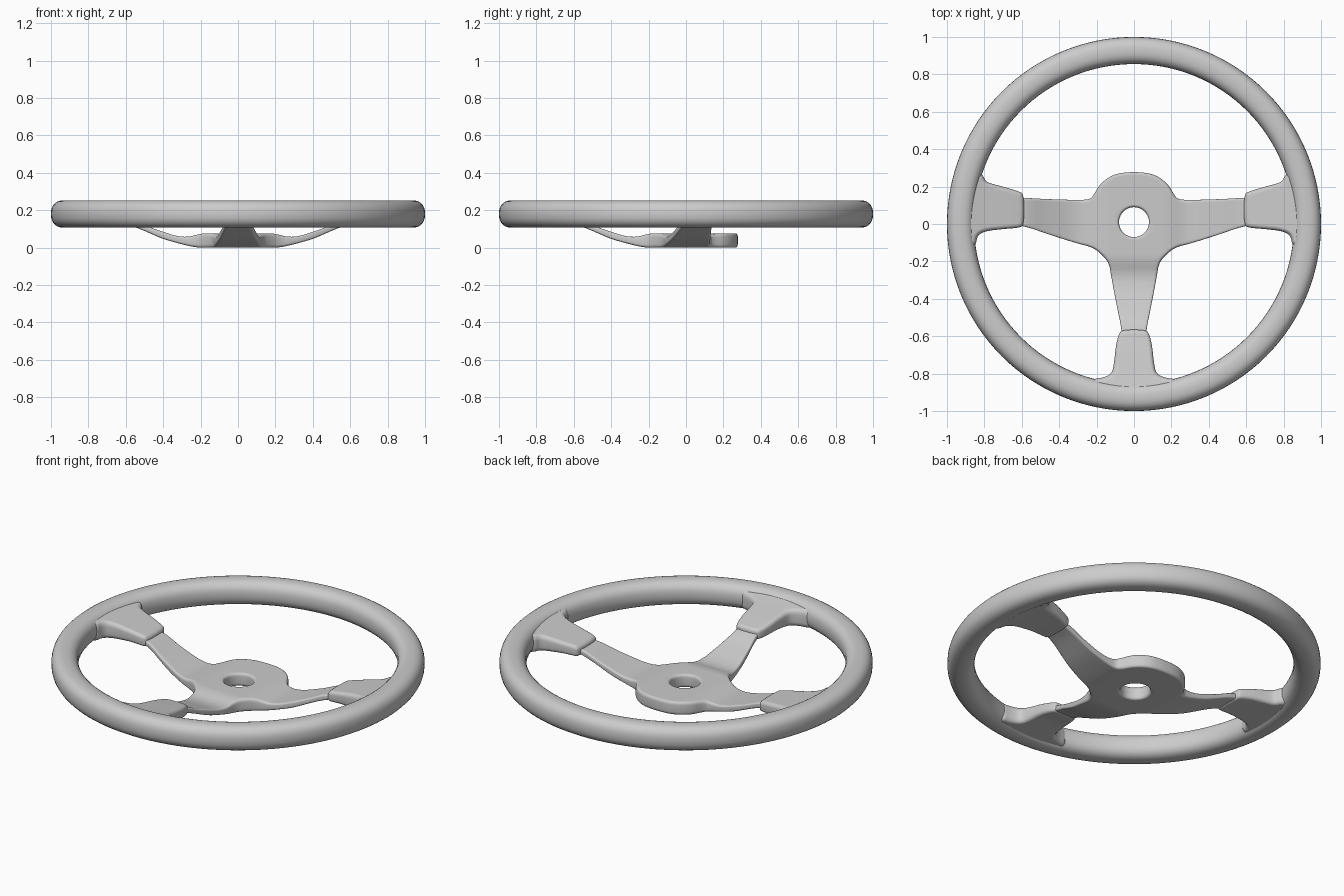
import bpy, bmesh, math
from mathutils import Vector

if "Cube" in bpy.data.objects:
    bpy.data.objects.remove(bpy.data.objects["Cube"])


def chaikin(pts, rounds=2):
    """Round the corners of a closed outline."""
    for _ in range(rounds):
        out = []
        for a, b in zip(pts, pts[1:] + pts[:1]):
            a, b = Vector(a), Vector(b)
            out += [a.lerp(b, 0.25), a.lerp(b, 0.75)]
        pts = out
    return pts


def height(table, s, w=0.03):
    """Piecewise-linear height, averaged over a small window to soften kinks."""
    def f(v):
        if v <= table[0][0]:
            return table[0][1]
        for (a, za), (b, zb) in zip(table, table[1:]):
            if v <= b:
                return za + (zb - za) * (v - a) / (b - a)
        return table[-1][1]
    return sum(f(s + w * k / 3) for k in range(-3, 4)) / 7


def finish(obj, bm, angle):
    bmesh.ops.recalc_face_normals(bm, faces=bm.faces)
    bm.to_mesh(obj.data)
    bm.free()
    bpy.ops.object.select_all(action='DESELECT')
    obj.select_set(True)
    bpy.context.view_layer.objects.active = obj
    bpy.ops.object.shade_smooth_by_angle(angle=math.radians(angle))


def plate(name, loops, bevel, thick, low, high, step=0.03):
    """Round-edged plate from outlines, bent between two height curves."""
    cu = bpy.data.curves.new(name, 'CURVE')
    cu.dimensions, cu.fill_mode = '2D', 'BOTH'
    cu.extrude, cu.bevel_depth = thick / 2 - bevel, bevel
    cu.bevel_resolution, cu.offset = 3, -bevel
    for loop in loops:
        sp = cu.splines.new('POLY')
        sp.points.add(len(loop) - 1)
        for p, c in zip(sp.points, loop):
            p.co = (c[0], c[1], 0, 1)
        sp.use_cyclic_u = True
    obj = bpy.data.objects.new(name, cu)
    bpy.context.collection.objects.link(obj)
    bpy.ops.object.select_all(action='DESELECT')
    obj.select_set(True)
    bpy.context.view_layer.objects.active = obj
    bpy.ops.object.convert(target='MESH')
    obj = bpy.context.object
    obj.name = name
    bm = bmesh.new()
    bm.from_mesh(obj.data)
    bmesh.ops.remove_doubles(bm, verts=bm.verts, dist=0.0002)
    # slice so that the plate can bend
    for axis in (0, 1):
        vals = [v.co[axis] for v in bm.verts]
        lo, hi = min(vals), max(vals)
        n = int((hi - lo) / step)
        for i in range(1, n):
            co, no = Vector((0, 0, 0)), Vector((0, 0, 0))
            co[axis], no[axis] = lo + (hi - lo) * i / n, 1
            bmesh.ops.bisect_plane(bm, geom=bm.verts[:] + bm.edges[:] + bm.faces[:],
                                   plane_co=co, plane_no=no, dist=0.0005)
    for v in bm.verts:
        s = max(abs(v.co.x), -v.co.y)
        t = v.co.z / thick + 0.5
        a, b = height(low, s), height(high, s)
        v.co.z = a + (b - a) * t
    finish(obj, bm, 45)
    return obj


# Rim: rounded-square section spun round the z axis
mesh = bpy.data.meshes.new("rim")
rim = bpy.data.objects.new("rim", mesh)
bpy.context.collection.objects.link(rim)
bm = bmesh.new()
ring = []
for i in range(28):
    a = 2 * math.pi * i / 28
    c, s = math.cos(a), math.sin(a)
    ring.append(bm.verts.new((0.9275 + 0.0725 * math.copysign(abs(c) ** 0.82, c), 0,
                              0.18 + 0.073 * math.copysign(abs(s) ** 0.82, s))))
edges = [bm.edges.new((ring[i], ring[(i + 1) % 28])) for i in range(28)]
bmesh.ops.spin(bm, geom=ring + edges, cent=(0, 0, 0), axis=(0, 0, 1),
               angle=2 * math.pi, steps=128)
bmesh.ops.remove_doubles(bm, verts=bm.verts, dist=0.0005)
finish(rim, bm, 60)

# Hub with three dished spokes, half outline mirrored
half = [(0.06, 0.277), (0.13, 0.255), (0.185, 0.21), (0.215, 0.155), (0.235, 0.132),
        (0.29, 0.128), (0.45, 0.132), (0.58, 0.14), (0.68, 0.14), (0.68, 0.0),
        (0.58, -0.012), (0.45, -0.058), (0.3, -0.105), (0.22, -0.125), (0.17, -0.165),
        (0.133, -0.21), (0.122, -0.28), (0.09, -0.45), (0.064, -0.57), (0.064, -0.68)]
outline = chaikin(half + [(-x, y) for x, y in reversed(half)])
bore = [(0.08 * math.cos(k * math.pi / 20), 0.01 + 0.08 * math.sin(k * math.pi / 20))
        for k in range(40)]
plate("hub_and_spokes", [outline, bore], 0.013, 0.055,
      [(0.22, 0.0), (0.3, 0.018), (0.4, 0.046), (0.54, 0.107), (0.62, 0.13), (0.7, 0.135)],
      [(0.19, 0.077), (0.27, 0.055), (0.34, 0.064), (0.48, 0.112), (0.57, 0.153), (0.7, 0.165)])

# Sleeves joining the spokes to the rim
pad_low = [(0.57, 0.112), (0.68, 0.125), (0.82, 0.122), (0.92, 0.118)]
pad_high = [(0.57, 0.172), (0.68, 0.195), (0.8, 0.217), (0.92, 0.243)]
side = [(0.588, 0.16), (0.615, 0.174), (0.69, 0.197), (0.75, 0.212), (0.795, 0.228),
        (0.805, 0.26), (0.87, 0.31), (0.905, 0.2), (0.915, 0.0), (0.9, -0.13),
        (0.845, -0.115), (0.838, -0.06), (0.79, -0.037), (0.7, -0.027),
        (0.615, -0.02), (0.588, -0.008)]
for label, sign in (("right", 1), ("left", -1)):
    plate(label + "_spoke_sleeve", [chaikin([(sign * x, y) for x, y in side])],
          0.02, 0.07, pad_low, pad_high)
half = [(0.065, -0.565), (0.082, -0.59), (0.097, -0.65), (0.106, -0.74),
        (0.118, -0.8), (0.165, -0.822), (0.23, -0.83), (0.22, -0.89), (0.1, -0.915)]
plate("lower_spoke_sleeve", [chaikin(half + [(-x, y) for x, y in reversed(half)])],
      0.02, 0.07, pad_low, pad_high)
